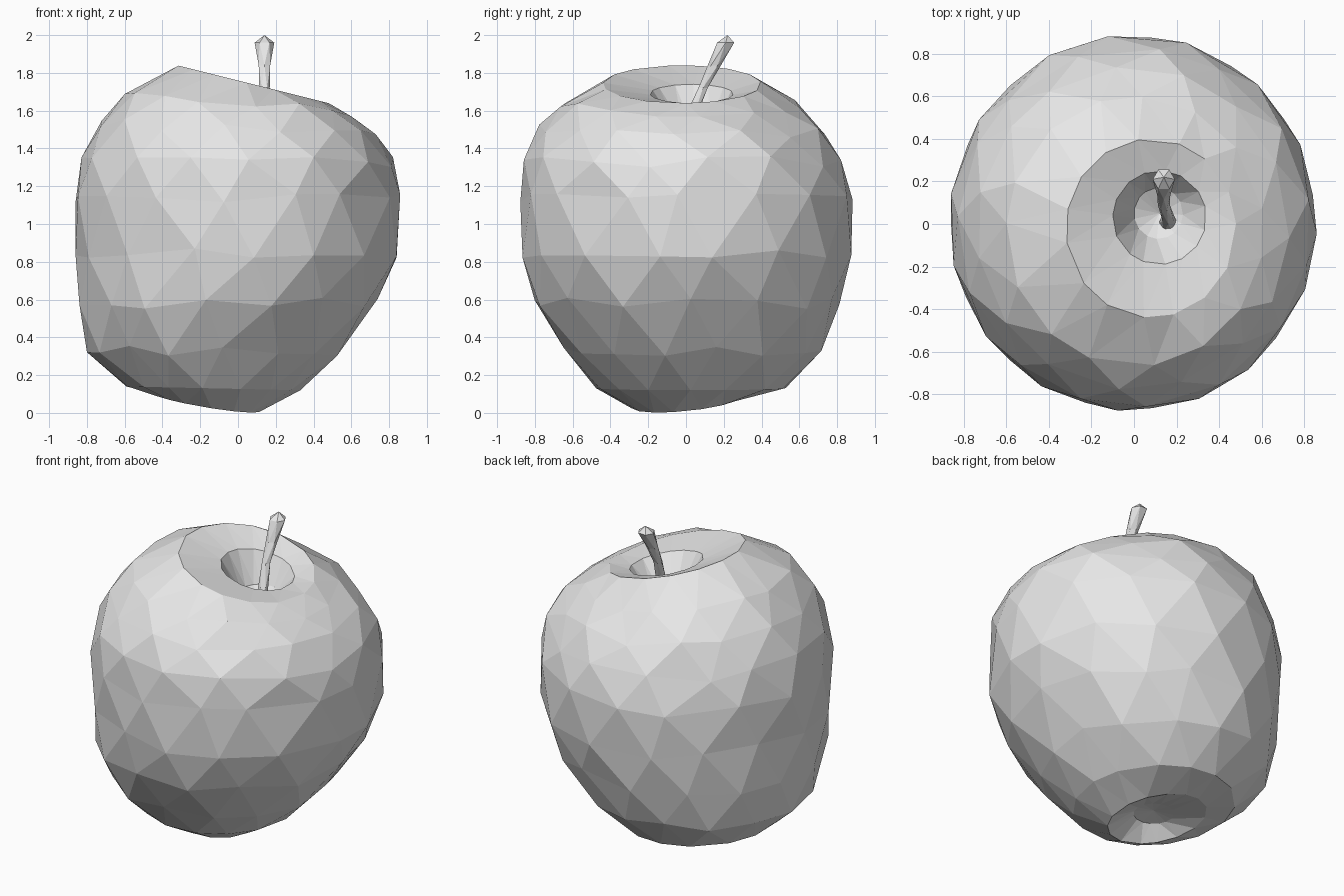
import bpy, bmesh, random
from math import cos, sin, pi

cube = bpy.data.objects.get("Cube")
if cube:
    bpy.data.objects.remove(cube, do_unlink=True)

grey = bpy.data.materials.new("plain_grey")
grey.use_nodes = True
colour = (0.8, 0.8, 0.8, 1)
grey.diffuse_color = colour
grey.node_tree.nodes["Principled BSDF"].inputs["Base Color"].default_value = colour

random.seed(4)


def loft(name, rings, start, end, sides, wobble):
    """Staggered triangle loft; ring = (z, x min, x max, y min, y max, tilt x, tilt y)."""
    bm = bmesh.new()
    loops = []
    for i, (z, x0, x1, y0, y1, tx, ty) in enumerate(rings):
        loop = []
        middle = 2 < i < len(rings) - 3
        for k in range(sides):
            shift = random.uniform(-wobble, wobble)
            a = 2 * pi * (k + 0.5 * (i % 2) + shift * 3) / sides
            lift = random.uniform(-wobble, wobble) * 0.6 if middle else 0
            c, s = cos(a), sin(a)
            loop.append(bm.verts.new(((x0 + x1) / 2 + (x1 - x0) / 2 * c,
                                      (y0 + y1) / 2 + (y1 - y0) / 2 * s,
                                      z + tx * c + ty * s + lift)))
        loops.append(loop)
    # Triangle bands between neighbouring rings
    for i, (low, high) in enumerate(zip(loops, loops[1:])):
        for k in range(sides):
            n = (k + 1) % sides
            if i % 2 == 0:
                bm.faces.new((low[k], low[n], high[k]))
                bm.faces.new((low[n], high[n], high[k]))
            else:
                bm.faces.new((low[k], low[n], high[n]))
                bm.faces.new((low[k], high[n], high[k]))
    # Closing fans
    for loop, tip in ((loops[0], start), (loops[-1], end)):
        v = bm.verts.new(tip)
        for k in range(sides):
            bm.faces.new((loop[k], loop[(k + 1) % sides], v))
    bmesh.ops.recalc_face_normals(bm, faces=bm.faces)
    mesh = bpy.data.meshes.new(name)
    bm.to_mesh(mesh)
    bm.free()
    mesh.materials.append(grey)
    obj = bpy.data.objects.new(name, mesh)
    bpy.context.collection.objects.link(obj)
    return obj


# Fruit body, from the bottom hollow round the outside into the top hollow
body = [
    (0.15, -0.34, -0.10, -0.20, 0.04, 0, 0),
    (0.06, -0.47, 0.12, -0.29, 0.30, -0.05, 0.03),
    (0.13, -0.60, 0.33, -0.48, 0.53, -0.01, 0),
    (0.33, -0.80, 0.54, -0.65, 0.72, 0, 0),
    (0.58, -0.85, 0.74, -0.81, 0.82, 0, 0),
    (0.85, -0.86, 0.85, -0.87, 0.88, 0, 0),
    (1.13, -0.87, 0.86, -0.88, 0.89, 0, 0),
    (1.33, -0.83, 0.83, -0.86, 0.83, 0, 0),
    (1.50, -0.74, 0.73, -0.78, 0.74, -0.03, 0),
    (1.64, -0.60, 0.61, -0.67, 0.60, -0.06, 0),
    (1.74, -0.32, 0.48, -0.44, 0.40, -0.10, 0),
    (1.69, -0.10, 0.34, -0.19, 0.25, -0.05, 0),
    (1.53, 0.00, 0.23, -0.07, 0.17, 0, 0),
]
loft("fruit_body", body, (-0.22, -0.08, 0.17), (0.12, 0.05, 1.47), 15, 0.05)

# Bent stalk, flaring to a blunt faceted tip: (x, y, z, radius)
path = [(0.16, 0.00, 1.46, 0.045), (0.16, 0.03, 1.58, 0.03),
        (0.14, 0.09, 1.72, 0.028), (0.14, 0.15, 1.84, 0.035),
        (0.14, 0.21, 1.96, 0.052)]
stalk = [(z, x - r, x + r, y - r, y + r, 0, 0) for x, y, z, r in path]
loft("stalk", stalk, (0.16, 0.00, 1.45), (0.14, 0.22, 2.0), 6, 0)
